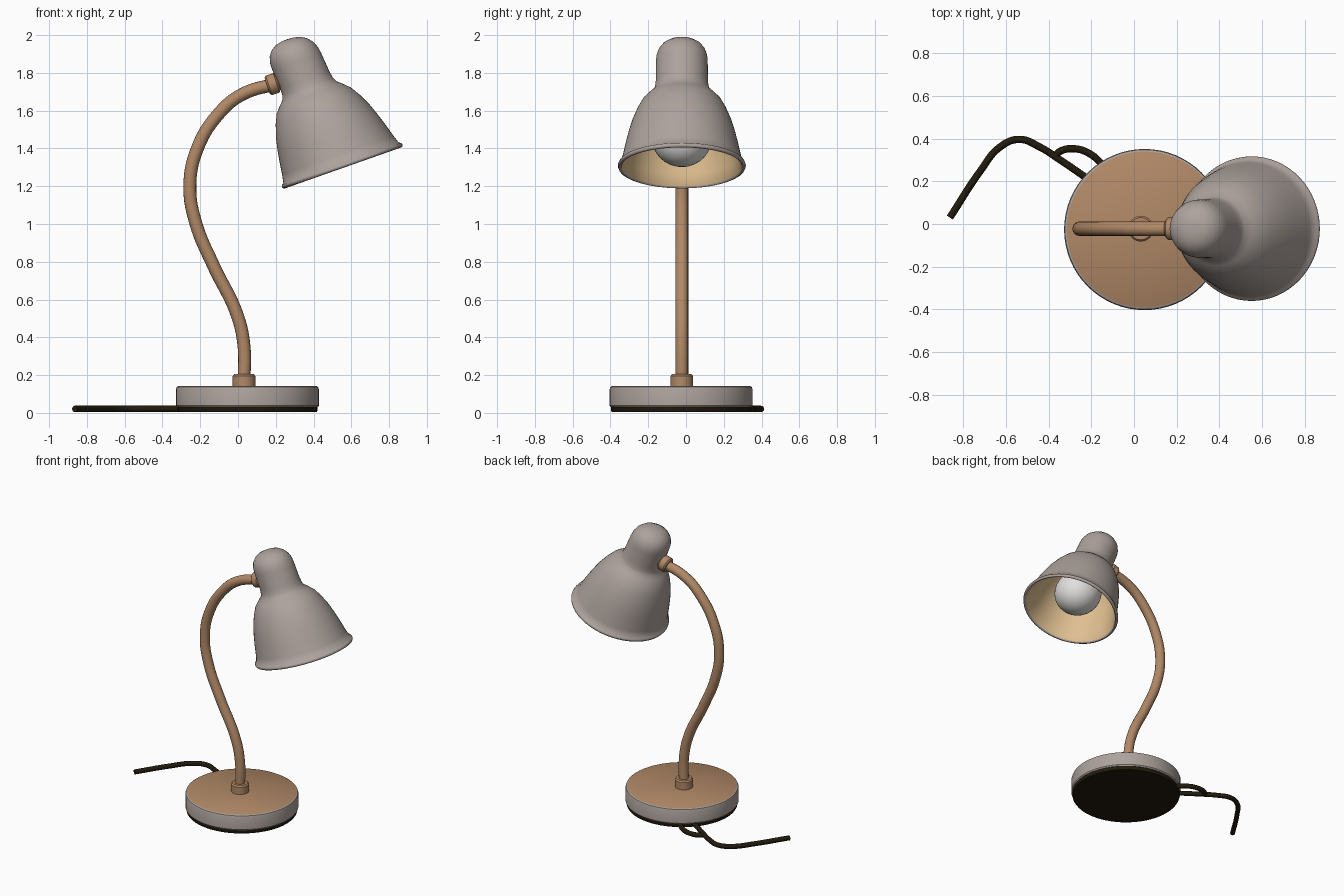
import bpy, bmesh, math
from mathutils import Matrix, Vector

if "Cube" in bpy.data.objects:
    bpy.data.objects.remove(bpy.data.objects["Cube"])

Y0 = -0.022                      # depth of the lamp's symmetry plane
TILT = math.radians(19.4)        # tilt of the shade opening


def material(name, rgb):
    m = bpy.data.materials.new(name)
    m.diffuse_color = (*rgb, 1)
    m.use_nodes = True
    m.node_tree.nodes["Principled BSDF"].inputs["Base Color"].default_value = m.diffuse_color
    return m


TAN = material("tan", (0.44, 0.25, 0.135))
GREY = material("warm grey", (0.42, 0.365, 0.335))
CREAM = material("cream lining", (0.74, 0.52, 0.28))
WHITE = material("bulb white", (0.75, 0.74, 0.72))
DARK = material("dark brown", (0.016, 0.011, 0.004))


def lathe(name, profile, mats, matrix, shear=0.0, rule=None, steps=64, angle=35):
    """Revolve (radius, height) points around z; shear leans the axis in x."""
    bm = bmesh.new()
    rings = []
    for r, h in profile:
        dx = shear * h
        if r < 1e-5:
            rings.append([bm.verts.new((dx, 0, h))])
        else:
            rings.append([bm.verts.new((dx + r * math.cos(a), r * math.sin(a), h))
                          for a in (2 * math.pi * i / steps for i in range(steps))])
    for k, (a, b) in enumerate(zip(rings, rings[1:])):
        for i in range(steps):
            j = (i + 1) % steps
            loop = [a[i % len(a)], a[j % len(a)], b[j % len(b)], b[i % len(b)]]
            face = bm.faces.new(list(dict.fromkeys(loop)))
            face.material_index = rule(k) if rule else 0
    bmesh.ops.recalc_face_normals(bm, faces=bm.faces)
    me = bpy.data.meshes.new(name)
    bm.to_mesh(me)
    bm.free()
    for m in mats:
        me.materials.append(m)
    ob = bpy.data.objects.new(name, me)
    bpy.context.collection.objects.link(ob)
    ob.matrix_world = matrix
    bpy.ops.object.select_all(action='DESELECT')
    bpy.context.view_layer.objects.active = ob
    ob.select_set(True)
    bpy.ops.object.shade_smooth_by_angle(angle=math.radians(angle))
    return ob


def tube(name, points, radius, mat):
    """Round tube along a smooth curve through the points."""
    cu = bpy.data.curves.new(name, 'CURVE')
    cu.dimensions = '3D'
    cu.bevel_depth = radius
    cu.bevel_resolution = 6
    cu.resolution_u = 10
    cu.use_fill_caps = True
    sp = cu.splines.new('BEZIER')
    sp.bezier_points.add(len(points) - 1)
    for bp, p in zip(sp.bezier_points, points):
        bp.co = p
        bp.handle_left_type = bp.handle_right_type = 'AUTO'
    cu.materials.append(mat)
    ob = bpy.data.objects.new(name, cu)
    bpy.context.collection.objects.link(ob)
    return ob


# Base: grey drum with a tan top, on a dark foot pad
base_at = Matrix.Translation((0.05, Y0 - 0.004, 0))
lathe("base", [(0, 0.03), (0.372, 0.03), (0.378, 0.038), (0.378, 0.126), (0.374, 0.137),
               (0.366, 0.142), (0, 0.142)], [GREY, TAN], base_at,
      rule=lambda k: 1 if k >= 5 else 0)
lathe("foot_pad", [(0, 0.004), (0.366, 0.004), (0.37, 0.01), (0.37, 0.032), (0, 0.032)],
      [DARK], base_at)

# Stem, its collar and the joint at the shade
tube("stem", [(x, Y0, z) for x, z in
              [(0.031, 0.14), (0.031, 0.36), (-0.005, 0.52), (-0.13, 0.78), (-0.222, 1.0),
               (-0.255, 1.2), (-0.215, 1.4), (-0.105, 1.58), (0.02, 1.685), (0.24, 1.75)]],
     0.034, TAN)
lathe("stem_collar", [(0, 0.14), (0.06, 0.14), (0.06, 0.195), (0.052, 0.205), (0, 0.205)],
      [TAN], Matrix.Translation((0.032, Y0, 0)))
lathe("shade_joint", [(0, -0.035), (0.045, -0.035), (0.054, -0.026), (0.054, 0.016),
                      (0.04, 0.026), (0.04, 0.08), (0, 0.08)], [TAN],
      Matrix.Translation((0.188, Y0, 1.742)) @ Matrix.Rotation(math.radians(72), 4, 'Y'))

# Shade: grey bell with domed neck, cream lining inside
shade_at = Matrix.Translation((0.556, Y0, 1.30)) @ Matrix.Rotation(-TILT, 4, 'Y')
outer = [(0, 0.738), (0.035, 0.736), (0.07, 0.727), (0.1, 0.708), (0.122, 0.68), (0.134, 0.645),
         (0.137, 0.61), (0.138, 0.50), (0.142, 0.465), (0.15, 0.443), (0.175, 0.42),
         (0.208, 0.385), (0.235, 0.335), (0.262, 0.27), (0.281, 0.205), (0.297, 0.14),
         (0.312, 0.07), (0.324, 0.025)]
bead = [(0.335, 0.02), (0.339, 0.01), (0.335, 0.0), (0.326, -0.003), (0.318, 0.004)]
inner = [(0.30, 0.07), (0.283, 0.14), (0.25, 0.265), (0.2, 0.37), (0.14, 0.425), (0, 0.44)]
lining_start = len(outer) + len(bead) - 1
lathe("shade", outer + bead + inner, [GREY, CREAM], shade_at, shear=-0.074,
      rule=lambda k: 1 if k >= lining_start else 0, angle=60)

# Bulb: sphere with a narrow neck up into the shade
ball = [(0.16 * math.sin(a), 0.172 - 0.16 * math.cos(a))
        for a in (math.radians(d) for d in range(0, 151, 10))]
lathe("bulb", ball + [(0.07, 0.34), (0.065, 0.438), (0, 0.438)], [WHITE], shade_at,
      shear=-0.074, steps=48)

# Power cord: long tail and a short loop, both leaving the base at the back
tube("cord_tail", [(x, y, 0.021) for x, y in
                   [(-0.864, 0.03), (-0.72, 0.25), (-0.63, 0.36), (-0.54, 0.397), (-0.44, 0.36),
                    (-0.35, 0.303), (-0.2, 0.2)]], 0.017, DARK)
tube("cord_loop", [(x, y, 0.021) for x, y in
                   [(-0.37, 0.32), (-0.345, 0.342), (-0.28, 0.353), (-0.21, 0.331),
                    (-0.15, 0.28), (-0.1, 0.22)]], 0.017, DARK)
